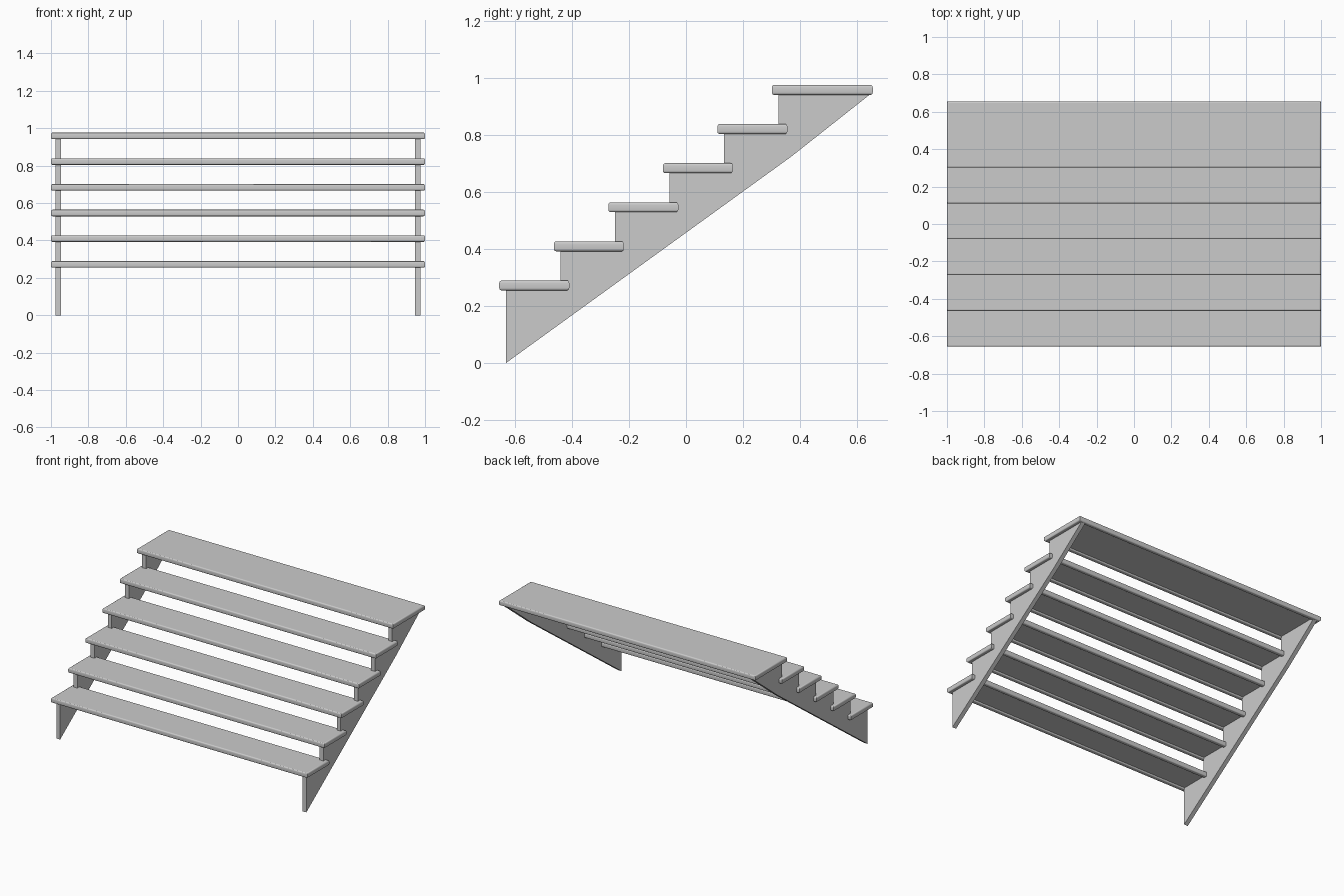
import bpy
import bmesh
import math

cube = bpy.data.objects.get("Cube")
if cube:
    bpy.data.objects.remove(cube, do_unlink=True)

grey = bpy.data.materials.new("plain_grey")
grey.use_nodes = True
colour = (0.6, 0.6, 0.6, 1)
grey.diffuse_color = colour
grey.node_tree.nodes["Principled BSDF"].inputs["Base Color"].default_value = colour

STEPS = 6
RUN, RISE = 0.1915, 0.1374
FRONT, BOTTOM = -0.656, 0.2545     # front edge and underside of lowest tread
THICK, DEPTH, BACK = 0.035, 0.246, 0.656
NOSING = 0.024                     # tread overhang in front of the stringer
RADIUS, ARC = 0.009, 4             # rounding of the tread edges
LIP, RECESS = 0.03, 0.012          # rolled rim around the recessed underside


def add_object(name, bm):
    mesh = bpy.data.meshes.new(name)
    bm.to_mesh(mesh)
    bm.free()
    mesh.materials.append(grey)
    obj = bpy.data.objects.new(name, mesh)
    bpy.context.collection.objects.link(obj)


def rim_profile():
    # (inset, height) pairs: up from the recess, around the rim, onto the top
    points = [(LIP, RECESS)]
    centres = [(LIP - RADIUS, RADIUS, 0), (RADIUS, RADIUS, 90),
               (RADIUS, THICK - RADIUS, 180)]
    for inset, height, start in centres:
        for k in range(ARC + 1):
            a = math.radians(start + 90 * k / ARC)
            points.append((inset + RADIUS * math.cos(a), height - RADIUS * math.sin(a)))
    return points


def tread(i):
    y0 = FRONT + i * RUN
    y1 = BACK if i == STEPS - 1 else y0 + DEPTH
    z0 = BOTTOM + i * RISE
    bm = bmesh.new()
    # Stacked rectangles give a rounded rim with mitred corners
    rings = []
    for d, h in rim_profile():
        corners = [(-1 + d, y0 + d), (1 - d, y0 + d), (1 - d, y1 - d), (-1 + d, y1 - d)]
        rings.append([bm.verts.new((x, y, z0 + h)) for x, y in corners])
    for low, high in zip(rings, rings[1:]):
        for k in range(4):
            n = (k + 1) % 4
            bm.faces.new((low[k], low[n], high[n], high[k])).smooth = True
    bm.faces.new(rings[0][::-1])
    bm.faces.new(rings[-1])
    # Keep the mitres crisp
    bm.normal_update()
    for e in bm.edges:
        e.smooth = e.calc_face_angle() < math.radians(30)
    add_object(f"tread_{i + 1}", bm)


def stringer(name, side):
    # Sawtooth upper edge reaching into the treads, sloping underside with a slight bend
    profile = [(FRONT + NOSING, 0)]
    for i in range(STEPS):
        y, z = FRONT + NOSING + i * RUN, BOTTOM + RECESS + i * RISE
        if i:
            profile.append((y, z - RISE))
        profile.append((y, z))
    profile += [(0.645, z), (0.645, 0.942), (0.37, 0.725)]

    bm = bmesh.new()
    face = bm.faces.new([bm.verts.new((side * 0.946, y, z)) for y, z in profile])
    solid = bmesh.ops.extrude_face_region(bm, geom=[face], use_keep_orig=True)
    moved = [g for g in solid["geom"] if isinstance(g, bmesh.types.BMVert)]
    bmesh.ops.translate(bm, verts=moved, vec=(side * 0.03, 0, 0))
    bmesh.ops.recalc_face_normals(bm, faces=bm.faces)
    add_object(name, bm)


# Treads, the top one deeper as a landing
for step in range(STEPS):
    tread(step)

# Notched side supports
stringer("left_stringer", 1)
stringer("right_stringer", -1)
